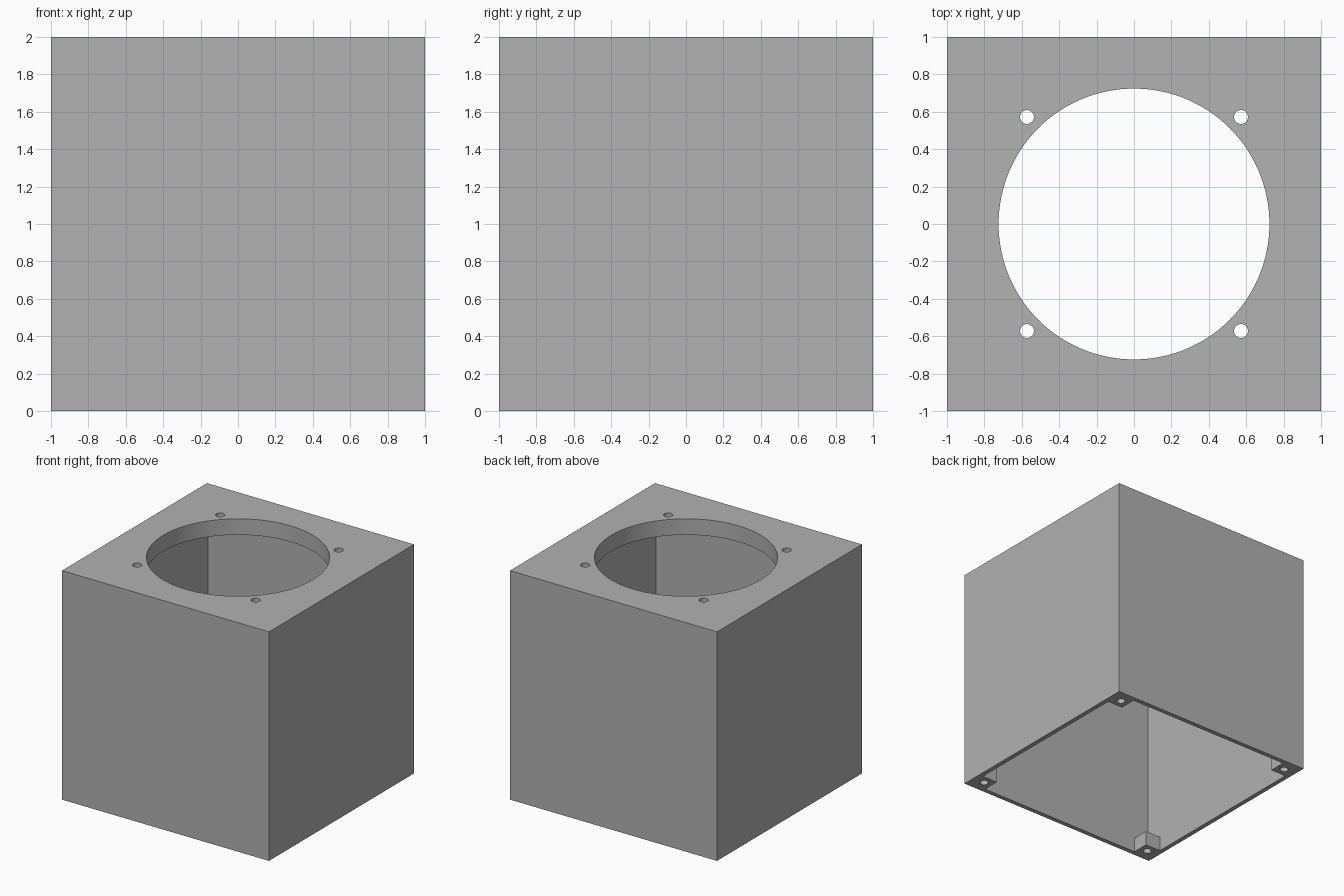
import bpy
import bmesh
from mathutils import Matrix, Vector

start_cube = bpy.data.objects.get("Cube")
if start_cube:
    bpy.data.objects.remove(start_cube, do_unlink=True)

WALL = 0.04        # side wall thickness
LID = 0.14         # top plate thickness
POST = 0.19        # corner post size, measured from the outside
POST_TOP = 0.13    # corner post height
CORNERS = [(sx, sy) for sx in (-1, 1) for sy in (-1, 1)]

grey = bpy.data.materials.new("plain grey")
grey.use_nodes = True
grey_value = (0.445, 0.445, 0.445, 1)
grey.diffuse_color = grey_value
grey.node_tree.nodes["Principled BSDF"].inputs["Base Color"].default_value = grey_value


def make_object(name, bm):
    mesh = bpy.data.meshes.new(name)
    bm.to_mesh(mesh)
    bm.free()
    mesh.materials.append(grey)
    obj = bpy.data.objects.new(name, mesh)
    bpy.context.collection.objects.link(obj)
    return obj


def box(name, low, high):
    low, high = Vector(low), Vector(high)
    bm = bmesh.new()
    place = Matrix.Translation((low + high) / 2) @ Matrix.Diagonal((*(high - low), 1))
    bmesh.ops.create_cube(bm, size=1, matrix=place)
    return make_object(name, bm)


def cylinder(name, x, y, radius, bottom, top, sides):
    bm = bmesh.new()
    bmesh.ops.create_cone(bm, cap_ends=True, segments=sides, radius1=radius,
                          radius2=radius, depth=top - bottom,
                          matrix=Matrix.Translation((x, y, (top + bottom) / 2)))
    return make_object(name, bm)


def combine(target, tool, operation):
    mod = target.modifiers.new(operation.lower(), 'BOOLEAN')
    mod.operation, mod.solver, mod.object = operation, 'EXACT', tool
    bpy.context.view_layer.objects.active = target
    bpy.ops.object.modifier_apply(modifier=mod.name)
    bpy.data.objects.remove(tool, do_unlink=True)


# Hollow shell, open underneath
housing = box("housing", (-1, -1, 0), (1, 1, 2))
inner = 1 - WALL
combine(housing, box("cavity", (-inner, -inner, -0.2), (inner, inner, 2 - LID)), 'DIFFERENCE')

# Corner posts at the open end
for sx, sy in CORNERS:
    a, b = 1 - POST, 1 - WALL / 2
    xs, ys = sorted((sx * a, sx * b)), sorted((sy * a, sy * b))
    combine(housing, box("post", (xs[0], ys[0], 0), (xs[1], ys[1], POST_TOP)), 'UNION')

# Round opening, mounting holes in the lid and screw holes in the posts
combine(housing, cylinder("opening", 0, 0, 0.724, 1.7, 2.1, 128), 'DIFFERENCE')
for sx, sy in CORNERS:
    combine(housing, cylinder("lid_hole", sx * 0.572, sy * 0.572, 0.037, 1.7, 2.1, 32), 'DIFFERENCE')
    combine(housing, cylinder("post_hole", sx * 0.885, sy * 0.885, 0.035, -0.1, 0.3, 32), 'DIFFERENCE')

bpy.ops.object.select_all(action='DESELECT')
housing.select_set(True)
bpy.context.view_layer.objects.active = housing
bpy.ops.object.shade_smooth_by_angle(angle=0.5)
